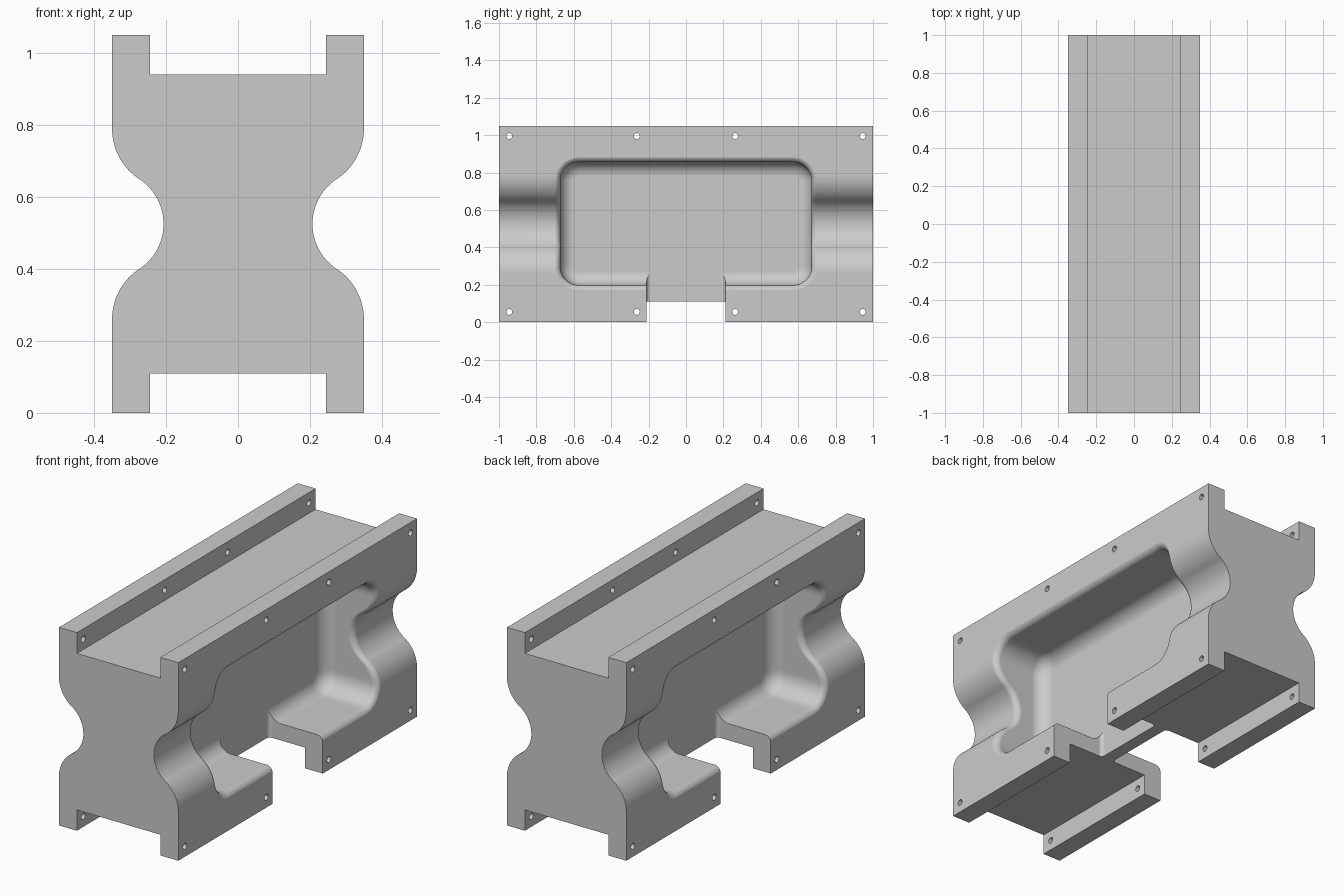
import bpy, bmesh
from math import sin, cos, pi, sqrt, asin

if "Cube" in bpy.data.objects:
    bpy.data.objects.remove(bpy.data.objects["Cube"])

H, MID, W = 1.05, 0.525, 0.35      # height, mid height, half width
FLANGE, STEP = 0.245, 0.11         # inner face of the rails, rail depth
WEB = 0.033                        # half thickness of the central web
FILLET, RIM = 0.075, 0.035         # pocket floor fillet, rounded pocket rim
SLOT, SLOT_R = 0.21, 0.02          # half width of the lower slot, its fillet
R_OUT, R_IN, Z_JOIN, Z_TOP = 0.168, 0.15, 0.122, 0.265
X_WAIST = 0.207

mat = bpy.data.materials.new("plain grey")
mat.use_nodes = True
grey = (0.6, 0.6, 0.6, 1)
mat.diffuse_color = grey
mat.node_tree.nodes["Principled BSDF"].inputs["Base Color"].default_value = grey


def side_x(z):
    """Half width of the waisted body at height z."""
    t = abs(z - MID)
    if t >= Z_TOP:
        return W
    if t <= Z_JOIN:
        return X_WAIST + R_IN - sqrt(R_IN ** 2 - t ** 2)
    return W - R_OUT + sqrt(R_OUT ** 2 - (Z_TOP - t) ** 2)


def loft(name, rings):
    """Closed solid through equal-sized rings of points."""
    bm = bmesh.new()
    loops = [[bm.verts.new(p) for p in ring] for ring in rings]
    n = len(loops[0])
    for a, b in zip(loops, loops[1:]):
        for i in range(n):
            j = (i + 1) % n
            bm.faces.new((a[i], a[j], b[j], b[i]))
    bm.faces.new(loops[0])
    bm.faces.new(loops[-1])
    bmesh.ops.recalc_face_normals(bm, faces=bm.faces)
    mesh = bpy.data.meshes.new(name)
    bm.to_mesh(mesh)
    bm.free()
    obj = bpy.data.objects.new(name, mesh)
    bpy.context.collection.objects.link(obj)
    return obj


def pocket_ring(d):
    """Rounded rectangle in y and z, grown outward by d."""
    a, b, r = 0.672 + d, 0.329 + d, 0.1 + d
    corners = [(a - r, b - r, 0), (r - a, b - r, 1), (r - a, r - b, 2), (a - r, r - b, 3)]
    pts = []
    for k, (cy, cz, q) in enumerate(corners):
        for i in range(11):
            t = (q + i / 10) * pi / 2
            pts.append((cy + r * cos(t), MID + 0.002 + cz + r * sin(t)))
        # subdivide the straight run to the next corner
        y0, z0 = pts[-1]
        ny, nz, nq = corners[(k + 1) % 4]
        t = nq * pi / 2
        y1, z1 = ny + r * cos(t), MID + 0.002 + nz + r * sin(t)
        for i in range(1, 32):
            pts.append((y0 + (y1 - y0) * i / 32, z0 + (z1 - z0) * i / 32))
    return pts


def pocket(s):
    """Pocket cutter: floor fillet, straight wall, rounded rim."""
    rings = []
    for i in range(11):
        t = i / 10 * pi / 2
        rings.append([(s * (WEB + FILLET * (1 - cos(t))), y, z)
                      for y, z in pocket_ring(FILLET * (sin(t) - 1))])
    for i in range(9):
        t = i / 8 * pi / 2
        rings.append([(s * (side_x(z) + 0.001 - RIM * (1 - sin(t))), y, z)
                      for y, z in pocket_ring(RIM * (1 - cos(t)))])
    rings.append([(s * 0.6, y, z) for y, z in pocket_ring(RIM)])
    return loft("pocket_cutter", rings)


def slot(s):
    """Slot cutter through the lower rail, filleted against the web."""
    floor = WEB + 0.0008
    half = []
    for i in range(7):
        t = i / 6 * pi / 2
        half.append((floor + SLOT_R * (1 - cos(t)), SLOT - SLOT_R + SLOT_R * sin(t)))
    half.append((0.6, SLOT))
    outline = half + [(x, -y) for x, y in reversed(half)]
    return loft("slot_cutter", [[(s * x, y, z) for x, y in outline] for z in (-0.2, 0.4)])


def bolt_hole(y, z):
    """Round hole through both rails."""
    outline = [(y + 0.016 * cos(i * pi / 10), z + 0.016 * sin(i * pi / 10)) for i in range(20)]
    return loft("hole_cutter", [[(x, v, w) for v, w in outline] for x in (-0.6, 0.6)])


# Body: waisted profile with rails, extruded front to back
N = 14
end_in, end_out = asin(Z_JOIN / R_IN), asin((Z_TOP - Z_JOIN) / R_OUT)
heights = [R_IN * sin(end_in * i / N) for i in range(N)]
heights += [Z_TOP - R_OUT * sin(end_out * i / N) for i in range(N, -1, -1)]
zs = [MID - t for t in reversed(heights)] + [MID + t for t in heights[1:]]
right = [(FLANGE, STEP), (FLANGE, 0), (W, 0)] + [(side_x(z), z) for z in zs]
right += [(W, H), (FLANGE, H), (FLANGE, H - STEP)]
profile = right + [(-x, z) for x, z in reversed(right)]
body = loft("waisted_block", [[(x, y, z) for x, z in profile] for y in (-1, 1)])
body.data.materials.append(mat)

# Cut the pockets, slots and bolt holes
cutters = [f(s) for f in (pocket, slot) for s in (-1, 1)]
cutters += [bolt_hole(y, z) for z in (0.055, H - 0.055) for y in (-0.945, -0.263, 0.263, 0.945)]
for c in cutters:
    c.data.materials.append(mat)
    c.hide_render = True
    mod = body.modifiers.new(c.name, "BOOLEAN")
    mod.operation, mod.solver, mod.object = "DIFFERENCE", "EXACT", c
bpy.context.view_layer.update()
cut = bpy.data.meshes.new_from_object(body.evaluated_get(bpy.context.evaluated_depsgraph_get()))
body.modifiers.clear()
body.data = cut
for c in cutters:
    bpy.data.objects.remove(c)

# Smooth the curves, keep hard edges crisp
bpy.ops.object.select_all(action="DESELECT")
body.select_set(True)
bpy.context.view_layer.objects.active = body
bpy.ops.object.shade_smooth_by_angle(angle=pi / 6)
weighted = body.modifiers.new("weighted_normals", "WEIGHTED_NORMAL")
weighted.keep_sharp = True
